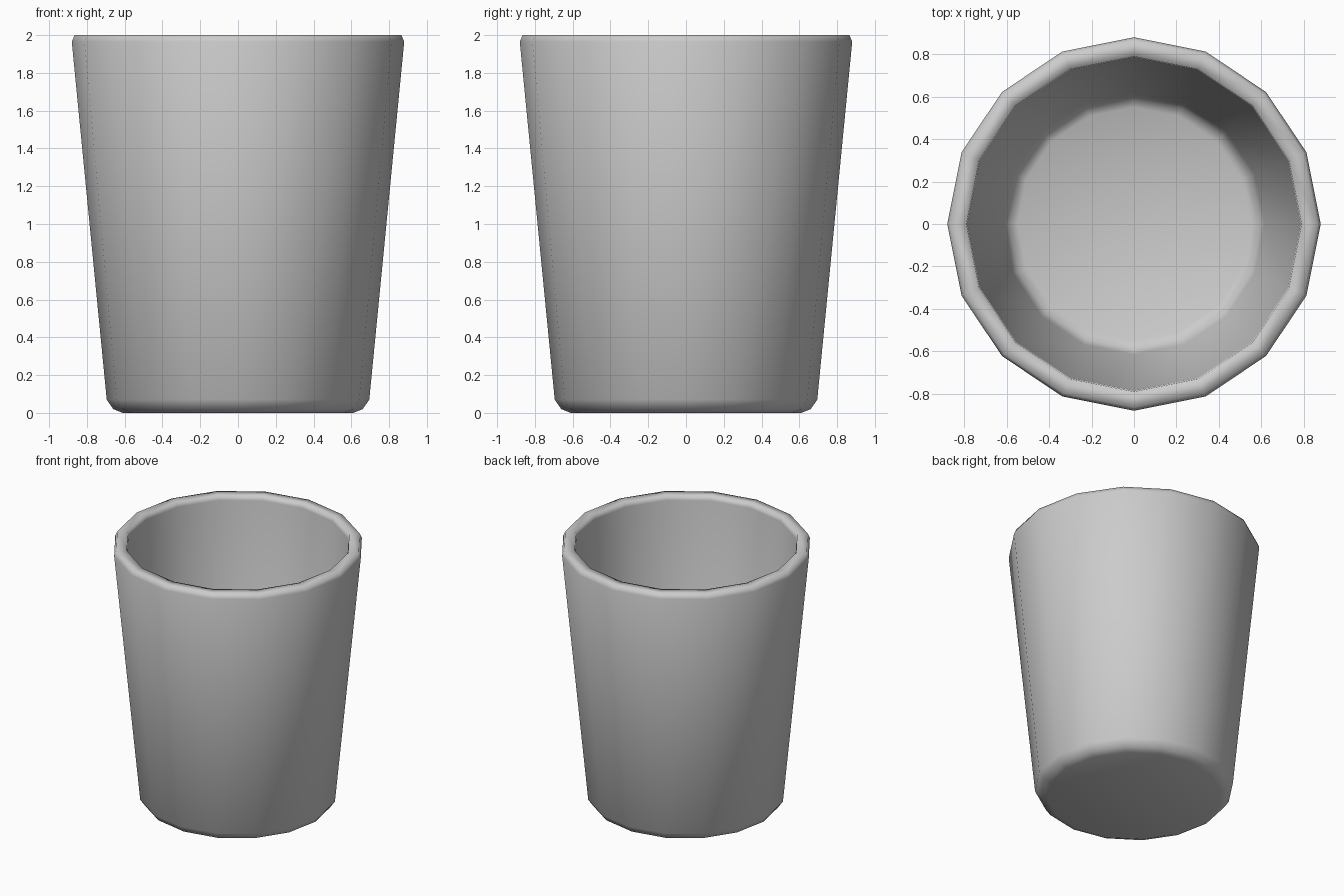
import bpy, bmesh
from math import cos, sin, pi

if "Cube" in bpy.data.objects:
    bpy.data.objects.remove(bpy.data.objects["Cube"])

SIDES = 16
# cross-section (radius, height): underside, outer wall, rim, inner wall, floor
profile = [(0.61, 0.0), (0.66, 0.02), (0.695, 0.07), (0.88, 1.965), (0.865, 2.0),
           (0.79, 2.0), (0.785, 1.965), (0.615, 0.16), (0.59, 0.11), (0.55, 0.09)]

bm = bmesh.new()
rings = [[bm.verts.new((r * cos(2 * pi * i / SIDES), r * sin(2 * pi * i / SIDES), z))
          for i in range(SIDES)] for r, z in profile]

# walls between neighbouring rings
for a, b in zip(rings, rings[1:]):
    for i in range(SIDES):
        j = (i + 1) % SIDES
        bm.faces.new((a[i], a[j], b[j], b[i]))

# underside and inner floor
bm.faces.new(rings[0][::-1])
bm.faces.new(rings[-1])
bmesh.ops.recalc_face_normals(bm, faces=bm.faces[:])
for f in bm.faces:
    f.smooth = True

mesh = bpy.data.meshes.new("cup")
bm.to_mesh(mesh)
bm.free()
cup = bpy.data.objects.new("cup", mesh)
bpy.context.collection.objects.link(cup)
